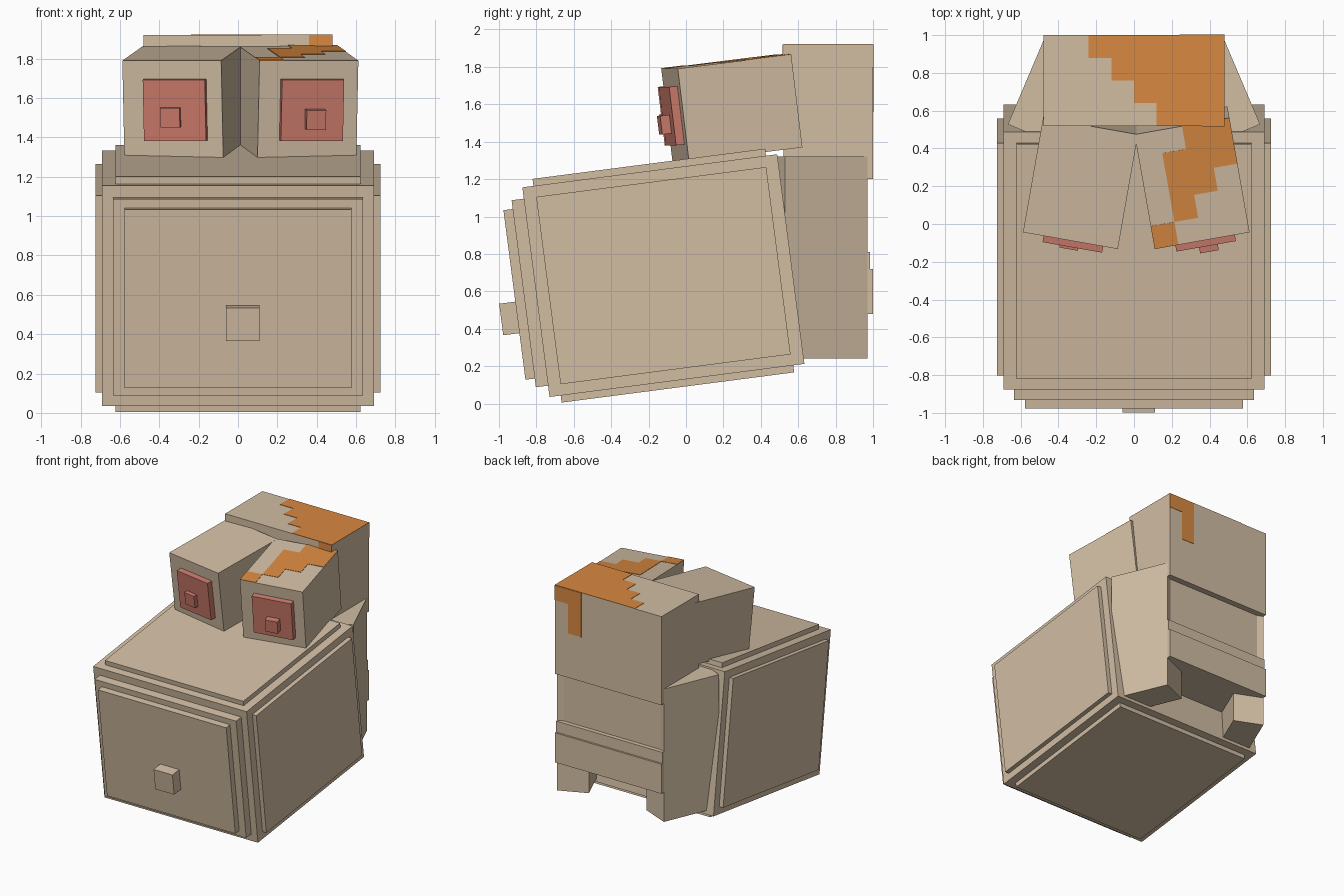
import bpy
from math import radians
from mathutils import Matrix, Vector

if "Cube" in bpy.data.objects:
    bpy.data.objects.remove(bpy.data.objects["Cube"], do_unlink=True)


def material(name, color):
    mat = bpy.data.materials.new(name)
    mat.use_nodes = True
    rgba = (*color, 1)
    mat.diffuse_color = rgba
    mat.node_tree.nodes["Principled BSDF"].inputs["Base Color"].default_value = rgba
    return mat


TAN = material("warm tan", (0.64, 0.51, 0.365))
ORANGE = material("rust orange", (0.69, 0.25, 0.052))
RED = material("dusty red", (0.61, 0.2, 0.15))


def box(name, low, high, mat=TAN, frame=Matrix()):
    """Box between two corners, given in the frame of its group."""
    low, high = Vector(low), Vector(high)
    bpy.ops.mesh.primitive_cube_add(size=1)
    obj = bpy.context.object
    obj.name = name
    obj.data.transform(Matrix.Translation((low + high) / 2) @ Matrix.Diagonal((*(high - low), 1)))
    obj.data.materials.append(mat)
    obj.matrix_world = frame
    return obj


def block(name, half, frame, mat=TAN):
    return box(name, [-h for h in half], half, mat, frame)


# Tilted main body with raised panels on its sides
body = Matrix.Translation((0, -0.121, 0.684)) @ Matrix.Rotation(radians(7.4), 4, "X")
block("main_body", (0.69, 0.687, 0.565), body)
block("top_bottom_panels", (0.622, 0.627, 0.603), body)
block("side_panels", (0.725, 0.62, 0.505), body)
box("front_panel", (-0.636, -0.753, -0.504), (0.636, -0.6, 0.504), TAN, body)
box("front_inner_panel", (-0.577, -0.803, -0.457), (0.577, -0.7, 0.457), TAN, body)
box("front_knob", (-0.06, -0.89, -0.206), (0.11, -0.78, -0.036), TAN, body)

# Upright block at the back
box("rear_head", (-0.48, 0.52, 1.2), (0.48, 1, 1.92))
box("rear_core", (-0.44, 0.5, 0.48), (0.44, 0.95, 1.25))
box("rear_strip", (-0.48, 0.9, 0.7), (0.48, 0.985, 0.81))
box("rear_lower_panel", (-0.48, 0.85, 0.48), (0.48, 1, 0.72))

# Angled slabs, hinged at the rear corners
for side, name in ((1, "left"), (-1, "right")):
    hinge = Matrix.Translation((side * 0.48, 0.97, 0)) @ Matrix.Rotation(side * radians(23), 4, "Z")
    x_inner, x_outer = sorted((0, -side * 0.24))
    box(name + "_rear_slab", (x_inner, -0.48, 0.24), (x_outer, 0, 1.32), TAN, hinge)

# Eye boxes, turned outwards and tilted back
W, D, H = 0.255, 0.31, 0.25
eye_frames = {}
for side, name, pupil_x, pupil_z, pupil_y in (
        (1, "left", 0.028, -0.043, 0.095), (-1, "right", -0.002, -0.034, 0.075)):
    frame = (Matrix.Translation((0.012 + side * 0.29, 0.245, 1.58))
             @ Matrix.Rotation(side * radians(10), 4, "Z")
             @ Matrix.Rotation(radians(7), 4, "X"))
    eye_frames[name] = frame
    block(name + "_eye_box", (W, D, H), frame)
    box(name + "_eye", (-0.144, -D - 0.045, -0.157), (0.176, -D + 0.05, 0.157), RED, frame)
    box(name + "_pupil", (pupil_x - 0.05, -D - pupil_y, pupil_z - 0.05),
        (pupil_x + 0.05, -D, pupil_z + 0.05), RED, frame)

# Stepped orange patch on the eye box: first and last cell of each row
cell_x, cell_y, lift = W / 2, D / 2.5, 0.003
for row, (first, last) in enumerate(((0, 0), (1, 1), (1, 2), (1, 3), (2, 3))):
    box("eye_box_patch", (first * cell_x - W, row * cell_y - D, H - lift),
        ((last + 1) * cell_x - W, (row + 1) * cell_y - D, H + lift), ORANGE, eye_frames["left"])

# Stepped orange patch on the rear head, running over the front and back edges
cell = 0.12
for row in range(4):
    y = 0.52 + row * cell
    box("head_top_patch", (cell * (1 - row), y, 1.92 - lift), (0.48, y + cell, 1.92 + lift), ORANGE)
box("head_front_patch", (0.36, 0.52 - lift, 1.8), (0.48, 0.52 + lift, 1.92), ORANGE)
box("head_back_patch", (0.24, 1 - lift, 1.8), (0.48, 1 + lift, 1.92), ORANGE)
box("head_back_drip", (0.24, 1 - lift, 1.56), (0.36, 1 + lift, 1.8), ORANGE)
